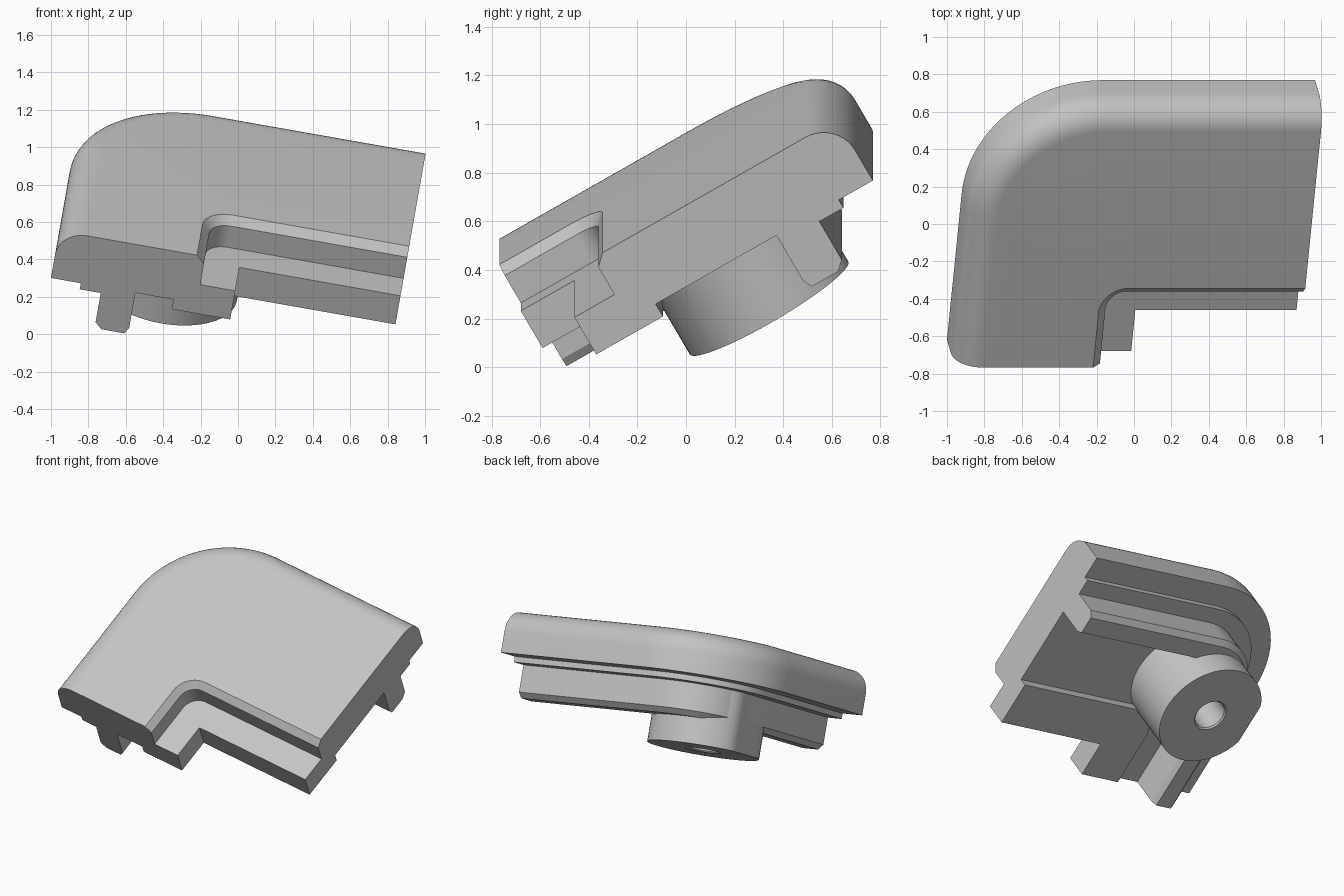
import bpy, bmesh
from math import sin, cos, pi, radians

cube = bpy.data.objects.get("Cube")
if cube:
    bpy.data.objects.remove(cube)

# Single flat grey
grey = bpy.data.materials.new("plain grey")
grey.use_nodes = True
colour = (0.55, 0.55, 0.55, 1)
grey.diffuse_color = colour
grey.node_tree.nodes["Principled BSDF"].inputs["Base Color"].default_value = colour

LEFT, BACK = -1.037, 1.128      # outer sides of the corner plate
FRONT_END, RIGHT_END = -0.476, 0.82
OUTER_RADIUS, LIP_RADIUS = 0.70, 0.11
EXTRA = 0.367                   # the right arm is this much wider
STEPS = 20
RAIL_SIDE = LEFT + 0.276


def finish(bm, name):
    """Turn the bmesh into a tilted, shaded object."""
    bmesh.ops.remove_doubles(bm, verts=bm.verts, dist=0.0001)
    bmesh.ops.recalc_face_normals(bm, faces=bm.faces)
    mesh = bpy.data.meshes.new(name)
    bm.to_mesh(mesh)
    bm.free()
    mesh.materials.append(grey)
    obj = bpy.data.objects.new(name, mesh)
    bpy.context.collection.objects.link(obj)
    obj.rotation_euler = (radians(30), radians(10), 0)
    bpy.ops.object.select_all(action='DESELECT')
    obj.select_set(True)
    bpy.context.view_layer.objects.active = obj
    bpy.ops.object.shade_smooth_by_angle(angle=radians(25))
    return obj


def corner_path(inset, extra, radius):
    """L-shaped path with a rounded corner, inset from the outer sides."""
    x, y = LEFT + inset, BACK - inset - extra
    path = [(x, FRONT_END)]
    for i in range(STEPS + 1):
        t = pi / 2 * i / STEPS
        path.append((x + radius * (1 - cos(t)), y - radius * (1 - sin(t))))
    return path + [(RIGHT_END, y)]


# Cross-section of the plate: rounded outer edge, then lip, step, rib and rail
section = []
TOP, FILLET = 0.711, 0.15
for i in range(11):
    t = pi / 2 * i / 10
    d = FILLET * (1 - cos(t))
    section.append((d, TOP - FILLET * (1 - sin(t)), 0, OUTER_RADIUS - d))
section += [(0.748, TOP, EXTRA, LIP_RADIUS + 0.044),
            (0.792, TOP - 0.044, EXTRA, LIP_RADIUS),
            (0.792, 0.535, EXTRA, LIP_RADIUS),
            (0.982, 0.535, EXTRA, 0), (0.982, 0.356, EXTRA, 0),
            (0.665, 0.356, EXTRA, 0.2), (0.665, 0.416, EXTRA, 0.2)]
rail = [(0.458, 0.416), (0.458, 0.196), (0.438, 0.158), (0.314, 0.158),
        (0.276, 0.194), (0.276, 0.378), (0.162, 0.378), (0.162, 0.416),
        (0, 0.416)]
section += [(d, z, 0, OUTER_RADIUS - d) for d, z in rail]

# Corner plate: sweep the section round the corner
bm = bmesh.new()
rows = [[bm.verts.new((x, y, z)) for x, y in corner_path(d, extra, r)]
        for d, z, extra, r in section]
for row, following in zip(rows, rows[1:] + rows[:1]):
    for i in range(len(row) - 1):
        bm.faces.new((row[i], row[i + 1], following[i + 1], following[i]))
for end in (0, -1):
    bm.faces.new([row[end] for row in rows])
finish(bm, "corner_plate")

# Screw boss: blind-holed cylinder, cut flat along the rail side
bm = bmesh.new()
SEGMENTS = 64
rings = []
for radius, z in [(0.378, 0.48), (0.378, -0.02), (0.118, -0.02),
                  (0.108, -0.01), (0.108, 0.32)]:
    ring = []
    for i in range(SEGMENTS):
        t = 2 * pi * i / SEGMENTS
        x = max(-0.415 + radius * cos(t), RAIL_SIDE)
        ring.append(bm.verts.new((x, 0.383 + radius * sin(t), z)))
    rings.append(ring)
for a, b in zip(rings, rings[1:]):
    for i in range(SEGMENTS):
        j = (i + 1) % SEGMENTS
        bm.faces.new((a[i], a[j], b[j], b[i]))
bm.faces.new(rings[0])
bm.faces.new(rings[-1])
finish(bm, "screw_boss")
